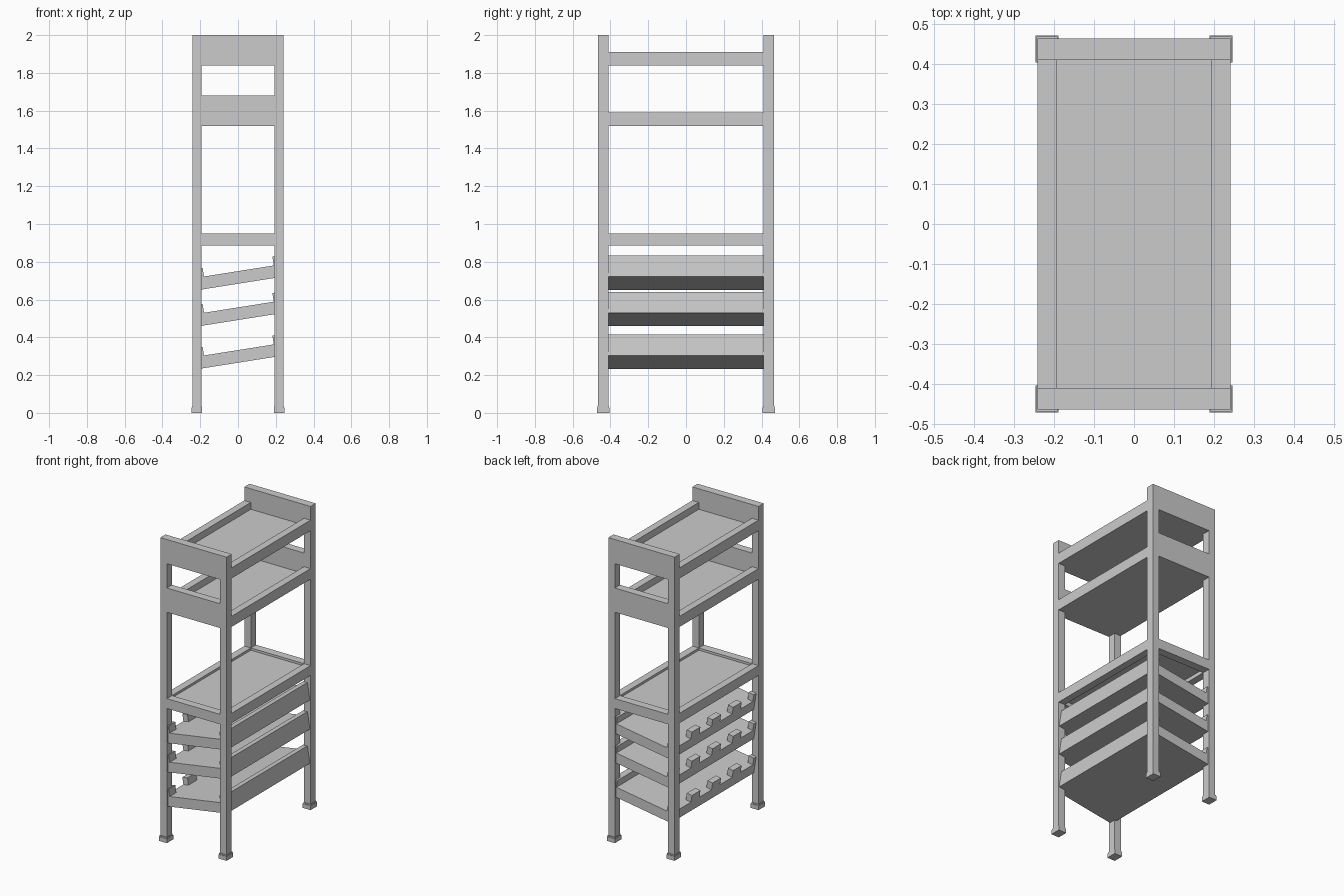
import bpy, bmesh
from math import radians
from mathutils import Matrix

if "Cube" in bpy.data.objects:
    bpy.data.objects.remove(bpy.data.objects["Cube"])

SIDES = (-1, 1)


def build(name, boxes, matrix=Matrix()):
    """One object made of boxes given as (x0, x1, y0, y1, z0, z1)."""
    bm = bmesh.new()
    for x0, x1, y0, y1, z0, z1 in boxes:
        place = Matrix.Translation(((x0 + x1) / 2, (y0 + y1) / 2, (z0 + z1) / 2))
        size = Matrix.Diagonal((x1 - x0, y1 - y0, z1 - z0, 1))
        bmesh.ops.create_cube(bm, size=1, matrix=matrix @ place @ size)
    mesh = bpy.data.meshes.new(name)
    bm.to_mesh(mesh)
    bm.free()
    obj = bpy.data.objects.new(name, mesh)
    bpy.context.collection.objects.link(obj)
    return obj


def centred(x, y, w, d, z0, z1):
    return (x - w / 2, x + w / 2, y - d / 2, y + d / 2, z0, z1)


# Corner legs and their feet
LX, LY = 0.218, 0.438
for sx in SIDES:
    for sy in SIDES:
        x, y = sx * LX, sy * LY
        build("leg", [centred(x, y, 0.048, 0.054, 0.03, 2.0)])
        build("foot", [centred(x, y, 0.057, 0.068, 0, 0.028),
                       centred(x, y, 0.053, 0.062, 0.028, 0.036)])

# Framed shelves: frame bottom, long rail top, end panel top, floor range
SHELVES = {
    "top": (1.84, 1.91, 2.0, 1.84, 1.865),
    "upper": (1.52, 1.59, 1.68, 1.52, 1.545),
    "middle": (0.885, 0.95, 0.95, 0.91, 0.935),
}
for name, (z0, rail_z, end_z, f0, f1) in SHELVES.items():
    for s in SIDES:
        build(name + "_side_rail", [centred(s * LX, 0, 0.048, 0.822, z0, rail_z)])
        build(name + "_end_panel", [centred(0, s * LY, 0.388, 0.054, z0, end_z)])
    build(name + "_shelf_floor", [centred(0, 0, 0.388, 0.822, f0, f1)])

# Tilted bottle racks: slab, solid rail on the high side, blocks on the low side
for z in (0.268, 0.494, 0.686):
    tilt = Matrix.Translation((0.015, 0, z)) @ Matrix.Rotation(radians(-9), 4, 'Y')
    build("rack_base", [(-0.225, 0.225, -0.455, 0.455, 0, 0.066)], tilt)
    build("rack_back_rail", [(0.187, 0.225, -0.455, 0.455, 0.066, 0.113)], tilt)
    blocks = []
    for i in range(-2, 3):
        y = i * 0.215
        blocks.append((-0.225, -0.187, max(y - 0.044, -0.455),
                       min(y + 0.044, 0.455), 0.066, 0.113))
    build("rack_bottle_rest", blocks, tilt)
